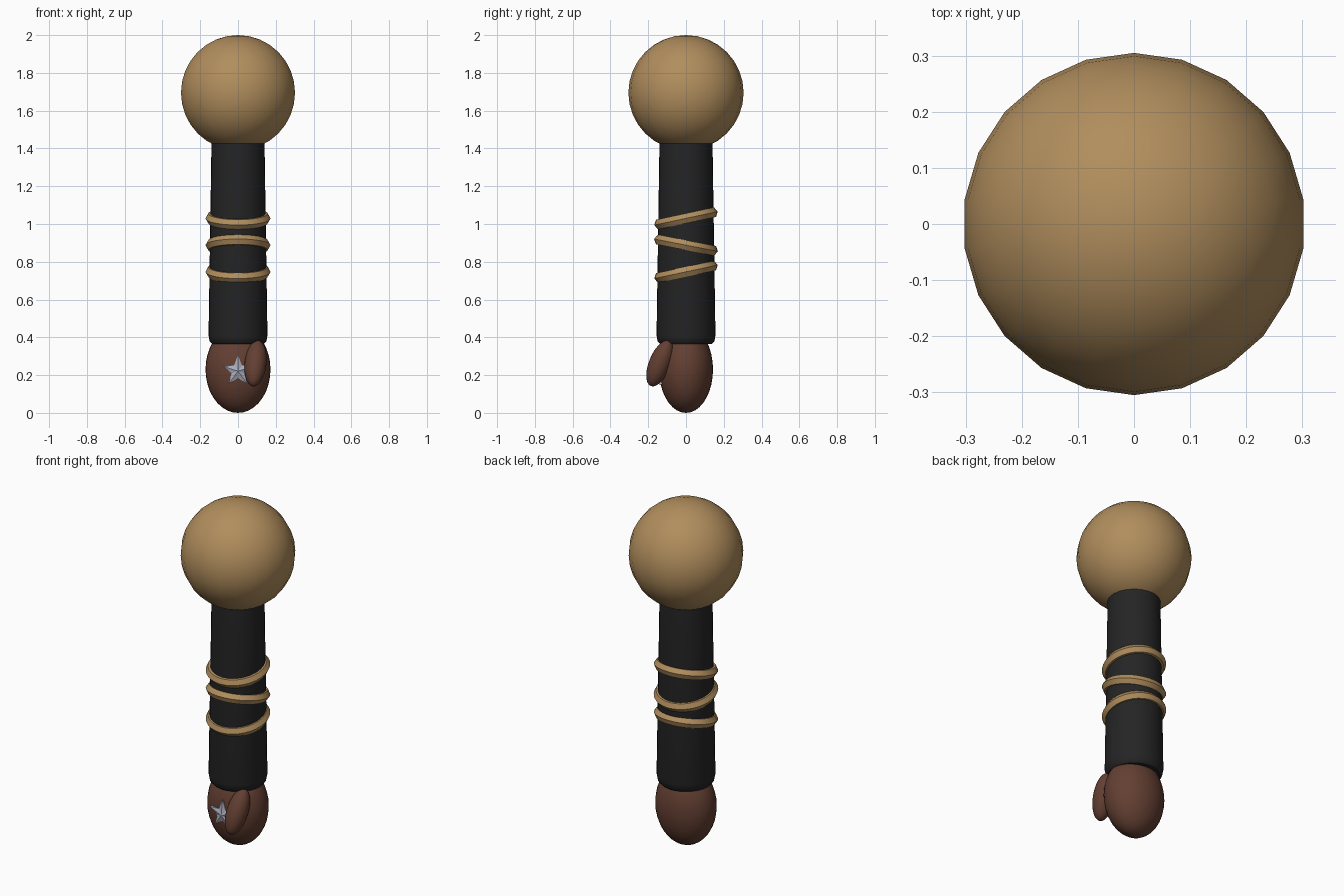
import bpy, bmesh, math
from mathutils import Vector

if "Cube" in bpy.data.objects:
    bpy.data.objects.remove(bpy.data.objects["Cube"])


def material(name, rgb):
    m = bpy.data.materials.new(name)
    m.diffuse_color = (*rgb, 1)
    m.use_nodes = True
    m.node_tree.nodes["Principled BSDF"].inputs["Base Color"].default_value = m.diffuse_color
    return m


TAN = material("tan", (0.44, 0.27, 0.11))
BLACK = material("black", (0.018, 0.018, 0.018))
BROWN = material("brown", (0.125, 0.05, 0.032))
SILVER = material("silver", (0.40, 0.42, 0.50))


def finish(ob, name, mat, angle=35):
    ob.name = name
    ob.data.materials.append(mat)
    bpy.ops.object.select_all(action='DESELECT')
    ob.select_set(True)
    bpy.context.view_layer.objects.active = ob
    bpy.ops.object.shade_smooth_by_angle(angle=math.radians(angle))
    return ob


def ellipsoid(name, loc, radii, mat, axis=(0, 0, 1), segs=32, rings=18):
    bpy.ops.mesh.primitive_uv_sphere_add(segments=segs, ring_count=rings, radius=1, location=loc)
    ob = bpy.context.object
    ob.scale = radii
    ob.rotation_euler = Vector((0, 0, 1)).rotation_difference(Vector(axis)).to_euler()
    return finish(ob, name, mat)


def mesh_object(name, bm, mat, angle=35):
    bmesh.ops.recalc_face_normals(bm, faces=bm.faces)
    me = bpy.data.meshes.new(name)
    bm.to_mesh(me)
    bm.free()
    ob = bpy.data.objects.new(name, me)
    bpy.context.collection.objects.link(ob)
    return finish(ob, name, mat, angle)


# Shoulder ball
ellipsoid("shoulder_ball", (0, 0, 1.695), (0.305, 0.305, 0.305), TAN, segs=22, rings=16)

# Tapered sleeve with a chamfered cuff
bm = bmesh.new()
N = 32
loops = []
for r, z in [(0.138, 0.365), (0.15, 0.378), (0.156, 0.41), (0.14, 1.46)]:
    loops.append([bm.verts.new((r * math.cos(2 * math.pi * i / N),
                                r * math.sin(2 * math.pi * i / N), z)) for i in range(N)])
for a, b in zip(loops, loops[1:]):
    for i in range(N):
        j = (i + 1) % N
        bm.faces.new((a[i], a[j], b[j], b[i]))
bm.faces.new(loops[0])
bm.faces.new(loops[-1])
mesh_object("sleeve", bm, BLACK)

# Three tilted bands round the sleeve
for i, (z, tilt) in enumerate([(1.03, 12), (0.888, -11), (0.747, 12)]):
    bpy.ops.mesh.primitive_torus_add(major_radius=0.142, minor_radius=0.030,
                                     major_segments=32, minor_segments=6,
                                     location=(0, 0, z), rotation=(math.radians(tilt), 0, 0))
    finish(bpy.context.object, f"band_{i + 1}", TAN)

# Mitten hand and thumb
ellipsoid("hand", (0, 0, 0.23), (0.172, 0.143, 0.23), BROWN)
ellipsoid("thumb", (0.093, -0.138, 0.262), (0.058, 0.058, 0.13), BROWN,
          axis=(0.10, 0.37, 0.92), segs=24, rings=14)

# Faceted star on the back of the hand
bm = bmesh.new()
front, back = [], []
for i in range(10):
    r = 0.086 if i % 2 == 0 else 0.036
    a = math.pi / 2 + i * math.pi / 5
    x, z = r * math.cos(a), 0.221 + r * math.sin(a)
    front.append(bm.verts.new((x, -0.143, z)))
    back.append(bm.verts.new((x, -0.122, z)))
tip = bm.verts.new((0, -0.156, 0.221))
for i in range(10):
    j = (i + 1) % 10
    bm.faces.new((front[i], front[j], tip))
    bm.faces.new((front[i], back[i], back[j], front[j]))
bm.faces.new(back)
mesh_object("star", bm, SILVER, 10)
